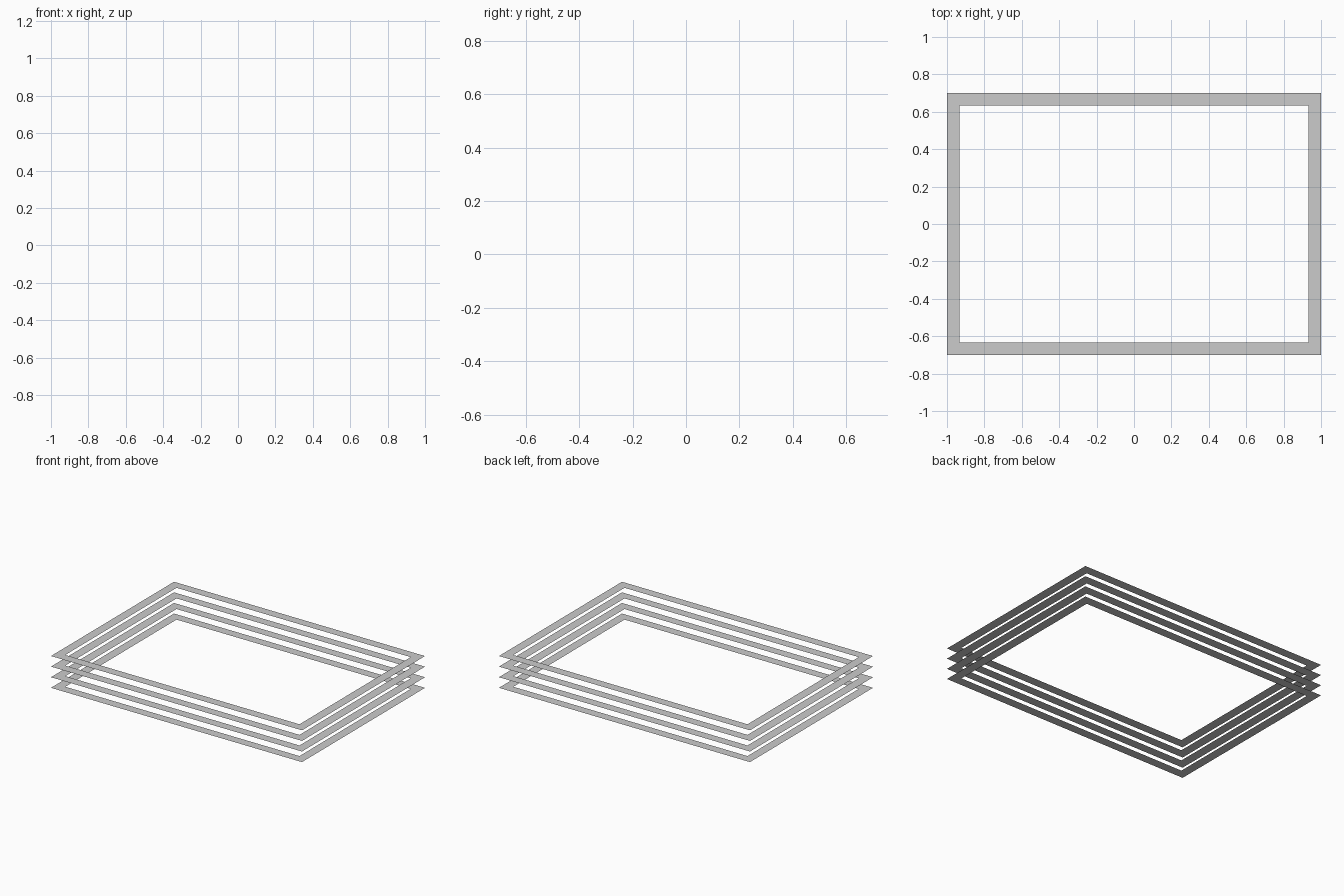
import bpy

if "Cube" in bpy.data.objects:
    bpy.data.objects.remove(bpy.data.objects["Cube"])

OUTER = (1.0, 0.70)
BORDER = 0.067
SPACING = 0.0763


def rectangle(hx, hy):
    return [(-hx, -hy, 0), (hx, -hy, 0), (hx, hy, 0), (-hx, hy, 0)]


# Flat rectangular frame: four mitred strips between outer and inner loops
verts = rectangle(*OUTER) + rectangle(OUTER[0] - BORDER, OUTER[1] - BORDER)
faces = [(i, (i + 1) % 4, (i + 1) % 4 + 4, i + 4) for i in range(4)]
mesh = bpy.data.meshes.new("flat_frame")
mesh.from_pydata(verts, [], faces)
mesh.update()

# Stack of four evenly spaced frames
for level in range(4):
    frame = bpy.data.objects.new(f"frame_{level + 1}", mesh)
    frame.location.z = level * SPACING
    bpy.context.collection.objects.link(frame)
